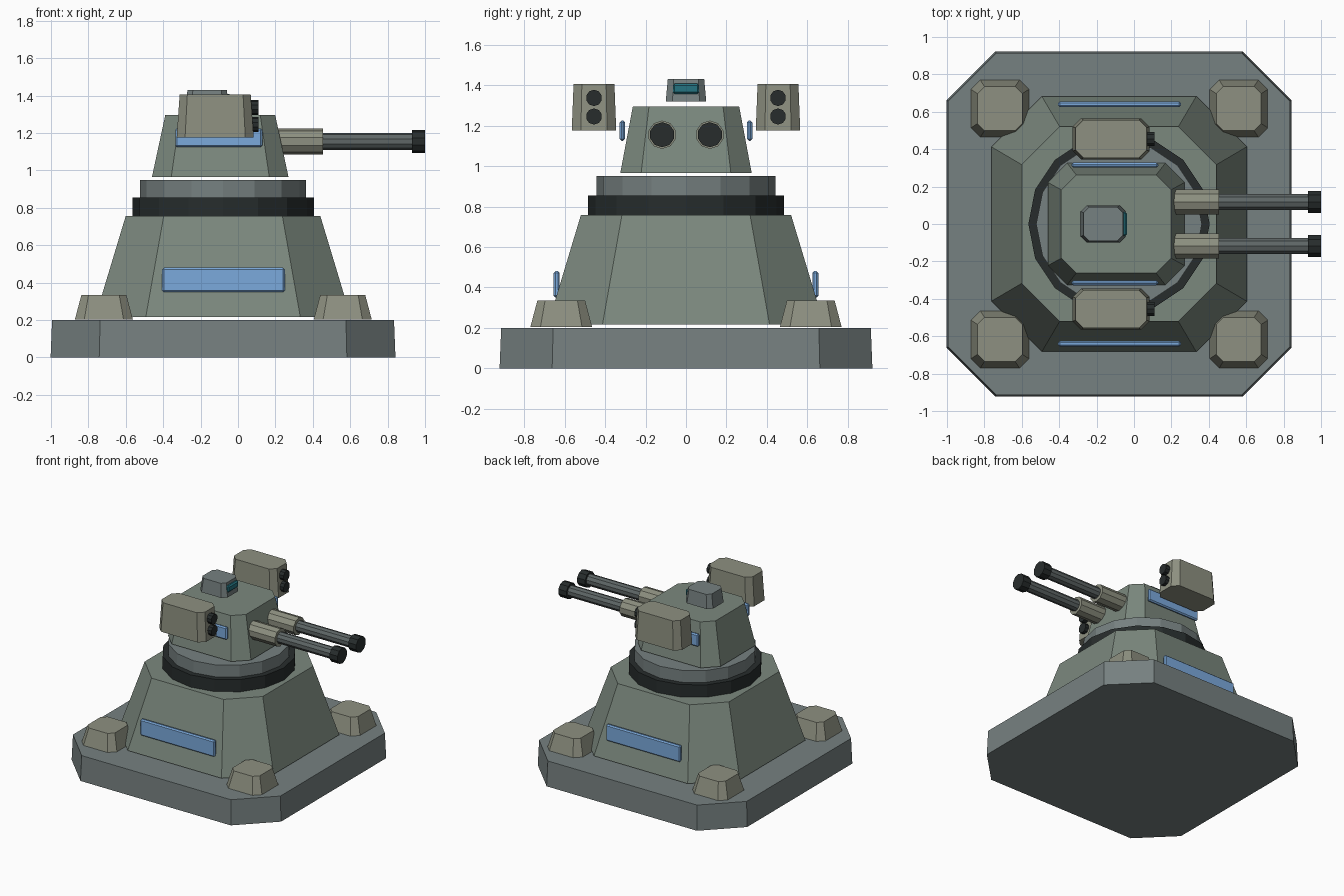
import bpy, bmesh
from math import cos, sin, pi

if "Cube" in bpy.data.objects:
    bpy.data.objects.remove(bpy.data.objects["Cube"])

CX = -0.08  # axis of the base and turntable


def material(name, *srgb):
    m = bpy.data.materials.new(name)
    m.diffuse_color = [c ** 2.2 for c in srgb] + [1]
    m.use_nodes = True
    m.node_tree.nodes["Principled BSDF"].inputs["Base Color"].default_value = m.diffuse_color
    return m


SLATE = material("slate", 0.46, 0.50, 0.50)
HULL = material("hull_green", 0.48, 0.53, 0.49)
OLIVE = material("olive", 0.55, 0.56, 0.50)
DARK = material("dark_metal", 0.17, 0.19, 0.19)
STEEL = material("steel", 0.37, 0.40, 0.40)
BLUE = material("blue_panel", 0.48, 0.66, 0.86)
TEAL = material("teal_lens", 0.16, 0.45, 0.50)


def loft(name, rings, mat):
    """Skin matching point rings and cap both ends."""
    bm = bmesh.new()
    vs = [[bm.verts.new(p) for p in ring] for ring in rings]
    n = len(vs[0])
    for a, b in zip(vs, vs[1:]):
        for i in range(n):
            bm.faces.new((a[i], a[(i + 1) % n], b[(i + 1) % n], b[i]))
    bm.faces.new(vs[0])
    bm.faces.new(vs[-1])
    bmesh.ops.recalc_face_normals(bm, faces=bm.faces)
    me = bpy.data.meshes.new(name)
    bm.to_mesh(me)
    bm.free()
    me.materials.append(mat)
    ob = bpy.data.objects.new(name, me)
    bpy.context.collection.objects.link(ob)
    return ob


def octagon(cx, cy, hx, hy, c, z):
    """Rectangle with cut corners."""
    pts = [(hx, -hy + c), (hx, hy - c), (hx - c, hy), (-hx + c, hy),
           (-hx, hy - c), (-hx, -hy + c), (-hx + c, -hy), (hx - c, -hy)]
    return [(cx + x, cy + y, z) for x, y in pts]


def block(name, cx, cy, z0, z1, bottom, top, mat):
    """Tapered cut-corner block; bottom and top are (half x, half y, cut)."""
    return loft(name, [octagon(cx, cy, *bottom, z0), octagon(cx, cy, *top, z1)], mat)


def disc(name, r, z0, z1, mat, n=16):
    ring = [(CX + r * cos(2 * pi * i / n), r * sin(2 * pi * i / n)) for i in range(n)]
    return loft(name, [[(x, y, z) for x, y in ring] for z in (z0, z1)], mat)


def tube(name, x0, x1, y, z, r, mat, n=10):
    """Cylinder along x."""
    ring = [(y + r * cos(2 * pi * i / n + pi / 2), z + r * sin(2 * pi * i / n + pi / 2))
            for i in range(n)]
    return loft(name, [[(x, a, b) for a, b in ring] for x in (x0, x1)], mat)


def panel(name, x0, x1, y0, y1, z0, z1, mat):
    """Box with bevelled edges."""
    ring = [(x0, y0), (x1, y0), (x1, y1), (x0, y1)]
    ob = loft(name, [[(x, y, z) for x, y in ring] for z in (z0, z1)], mat)
    bev = ob.modifiers.new("bevel", 'BEVEL')
    bev.width, bev.segments = 0.009, 1
    return ob


# Base slab, pedestal and turntable
block("base_slab", CX, 0, 0, 0.2, (0.922, 0.922, 0.26), (0.914, 0.914, 0.257), SLATE)
block("pedestal", CX, 0, 0.217, 0.757, (0.683, 0.683, 0.27), (0.52, 0.52, 0.203), HULL)
disc("turntable_lower", 0.485, 0.757, 0.855, DARK)
disc("turntable_upper", 0.443, 0.855, 0.95, SLATE)

# Turret body and sensor head
block("turret_body", -0.095, 0, 0.965, 1.295,
      (0.365, 0.325, 0.103), (0.294, 0.263, 0.08), HULL)
block("sensor_head", -0.165, 0, 1.32, 1.43,
      (0.12, 0.1, 0.033), (0.105, 0.09, 0.029), SLATE)
panel("sensor_lens", -0.08, -0.038, -0.065, 0.065, 1.357, 1.408, TEAL)

# Foot blocks at the four corners
for tag, x in (("rear", -0.717), ("front", 0.56)):
    for side, s in (("right", -1), ("left", 1)):
        block(f"foot_{tag}_{side}", x, s * 0.617, 0.203, 0.335,
              (0.155, 0.153, 0.05), (0.12, 0.118, 0.038), OLIVE)

# Parts repeated on both sides
for side, s in (("right", -1), ("left", 1)):
    # Gun
    y, z = s * 0.118, 1.155
    tube(f"gun_sleeve_{side}", 0.1, 0.455, y, z, 0.07, OLIVE)
    tube(f"gun_barrel_{side}", 0.4, 0.95, y, z, 0.045, STEEL)
    tube(f"gun_muzzle_{side}", 0.93, 1.0, y, z, 0.062, DARK)
    # Launcher pod with two tubes
    block(f"launcher_pod_{side}", -0.122, s * 0.455, 1.175, 1.405,
          (0.206, 0.11, 0.045), (0.19, 0.101, 0.041), OLIVE)
    for i, z in enumerate((1.245, 1.337)):
        tube(f"launcher_tube_{side}_{i}", 0.03, 0.11, s * 0.455, z, 0.04, DARK)
    # Blue side panels
    panel(f"turret_panel_{side}", -0.335, 0.13, s * 0.315 - 0.013, s * 0.315 + 0.013,
          1.125, 1.225, BLUE)
    panel(f"pedestal_panel_{side}", -0.405, 0.25, s * 0.64 - 0.015, s * 0.64 + 0.015,
          0.35, 0.48, BLUE)
